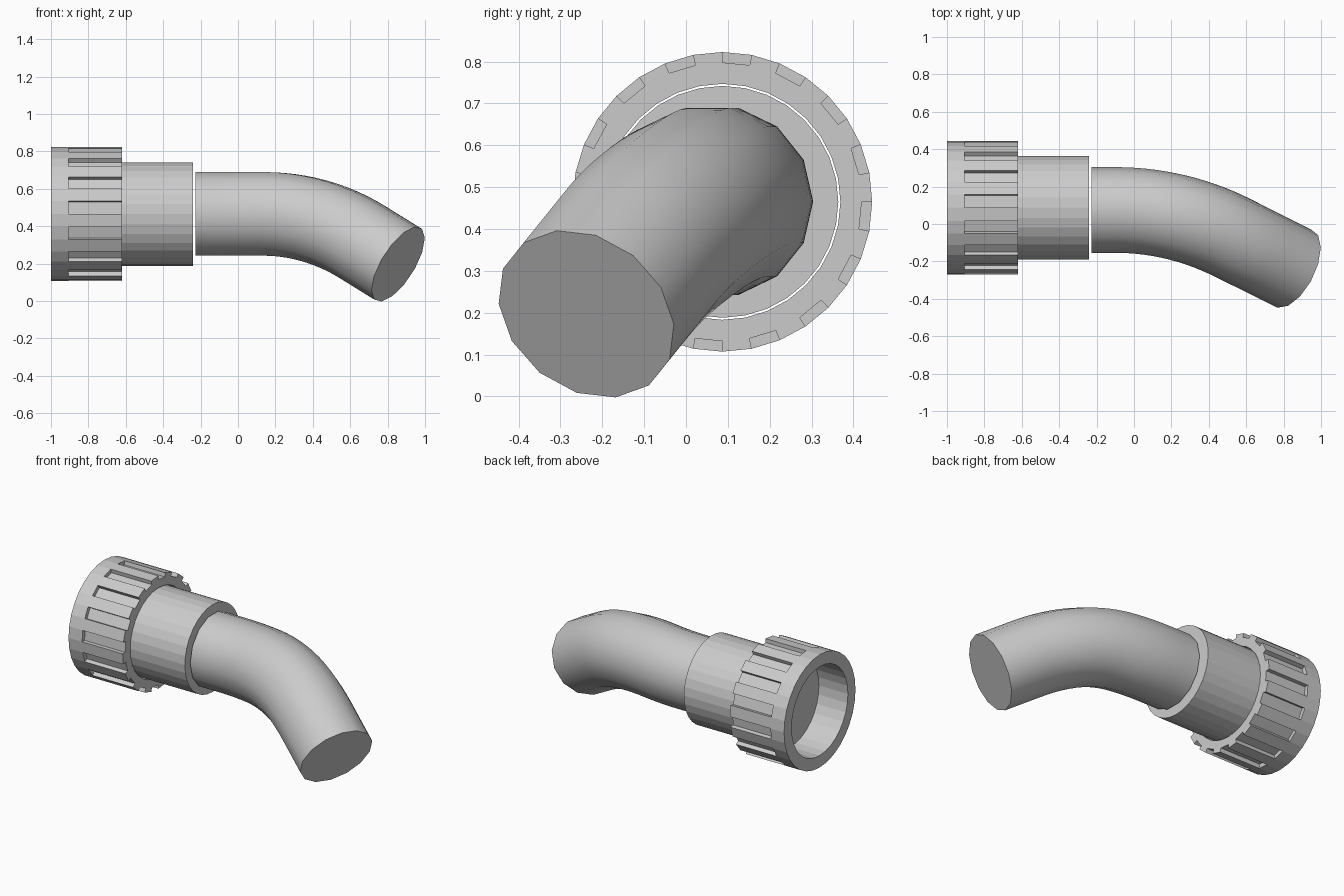
import bpy, bmesh
from math import sin, cos, tan, pi, sqrt, atan
from mathutils import Vector

if "Cube" in bpy.data.objects:
    bpy.data.objects.remove(bpy.data.objects["Cube"])

CY, CZ = 0.087, 0.465      # axis of the nut and collar


def finish(bm, name, smooth=False):
    bmesh.ops.remove_doubles(bm, verts=bm.verts, dist=1e-5)
    bmesh.ops.recalc_face_normals(bm, faces=bm.faces)
    me = bpy.data.meshes.new(name)
    bm.to_mesh(me)
    bm.free()
    ob = bpy.data.objects.new(name, me)
    bpy.context.collection.objects.link(ob)
    if smooth:
        bpy.context.view_layer.objects.active = ob
        ob.select_set(True)
        bpy.ops.object.shade_smooth_by_angle(angle=0.7)
        ob.select_set(False)


def loft(bm, rings):
    vs = [[bm.verts.new(p) for p in r] for r in rings]
    n = len(vs[0])
    for a, b in zip(vs, vs[1:]):
        for i in range(n):
            j = (i + 1) % n
            bm.faces.new((a[i], a[j], b[j], b[i]))
    bm.faces.new(vs[0])
    bm.faces.new(vs[-1])


def polar(x, r, a):
    return Vector((x, CY + r * cos(a), CZ + r * sin(a)))


# Coupling nut: 32-sided sleeve with every second facet grooved
N, R, FLOOR, BORE = 32, 0.358, 0.333, 0.282
X0, X1, X2 = -1.0, -0.905, -0.62
bm = bmesh.new()


def quad(*pts):
    bm.faces.new([bm.verts.new(polar(*p)) for p in pts])


for i in range(N):
    a, b = 2 * pi * i / N, 2 * pi * (i + 1) / N

    def strip(xa, ra, xb, rb):
        quad((xa, ra, a), (xa, ra, b), (xb, rb, b), (xb, rb, a))

    strip(X0, BORE, X0, R)
    strip(X0, R, X1, R)
    strip(X2, FLOOR, X2, BORE)
    strip(X2, BORE, X0, BORE)
    if i % 2 == 1:
        strip(X1, R, X1, FLOOR)
        strip(X1, FLOOR, X2, FLOOR)
        for w in (a, b):
            quad((X1, R, w), (X1, FLOOR, w), (X2, FLOOR, w), (X2, R, w))
    else:
        strip(X1, R, X2, R)
        strip(X2, R, X2, FLOOR)
finish(bm, "coupling_nut")

# Collar: plain cylinder running into the nut
bm = bmesh.new()
loft(bm, [[polar(x, 0.277, 2 * pi * i / N) for i in range(N)] for x in (-0.80, -0.24)])
finish(bm, "collar")


# Bent pipe: 14-sided tube whose path bends down and to the front
def drop(d, rad, slope):
    if d <= 0:
        return 0.0
    ang = atan(slope)
    e = rad * sin(ang)
    if d < e:
        return rad - sqrt(rad * rad - d * d)
    return rad * (1 - cos(ang)) + (d - e) * slope


def path(x):
    return Vector((x, 0.075 - drop(x + 0.1, 1.395, 0.5), 0.466 - drop(x - 0.137, 1.0, 0.62)))


SIDES, PR, STEPS = 14, 0.229, 24
rings = []
for k in range(STEPS + 1):
    x = -0.228 + (0.856 + 0.228) * k / STEPS
    t = (path(x + 0.002) - path(x - 0.002)).normalized()
    q = Vector((1, 0, 0)).rotation_difference(t)
    rings.append([path(x) + q @ Vector((0, PR * cos(2 * pi * i / SIDES), PR * sin(2 * pi * i / SIDES)))
                  for i in range(SIDES)])
bm = bmesh.new()
loft(bm, rings)
finish(bm, "bent_pipe", smooth=True)
